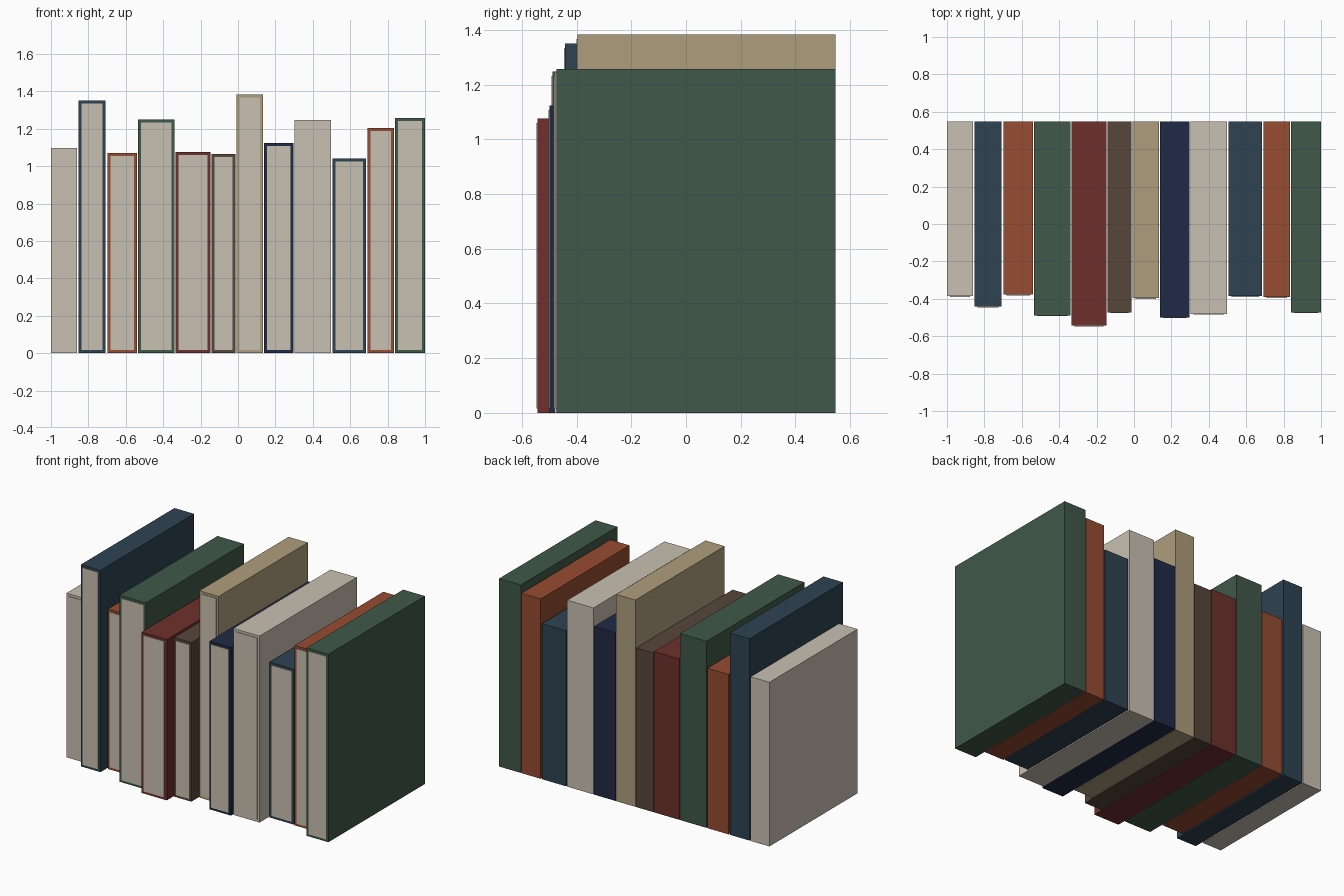
import bpy, bmesh

if "Cube" in bpy.data.objects:
    bpy.data.objects.remove(bpy.data.objects["Cube"])

def lin(c):
    c /= 255
    return c / 12.92 if c <= 0.04045 else ((c + 0.055) / 1.055) ** 2.4

def material(name, rgb):
    m = bpy.data.materials.new(name)
    m.diffuse_color = (*[lin(c) for c in rgb], 1)
    m.use_nodes = True
    m.node_tree.nodes["Principled BSDF"].inputs["Base Color"].default_value = m.diffuse_color
    return m

MATS = {n: material(n, c) for n, c in {
    "cream": (201, 192, 178), "slate_blue": (46, 67, 82),
    "rust": (150, 76, 50), "green": (64, 88, 73),
    "dark_red": (110, 48, 44), "brown": (86, 70, 59),
    "tan": (175, 158, 125), "navy": (32, 42, 70)}.items()}

def box(name, lo, hi, mat):
    bm = bmesh.new()
    bmesh.ops.create_cube(bm, size=1)
    for v in bm.verts:
        v.co = [lo[i] if v.co[i] < 0 else hi[i] for i in range(3)]
    me = bpy.data.meshes.new(name)
    bm.to_mesh(me)
    bm.free()
    me.materials.append(MATS[mat])
    ob = bpy.data.objects.new(name, me)
    bpy.context.collection.objects.link(ob)

BACK = 0.547      # spines line up here
RIM = 0.016       # cover border around the page edge
PROUD = 0.004     # page edge stands slightly in front of the cover

# left x, right x, height, front y, cover colour
BOOKS = [
    (-1.000, -0.861, 1.098, -0.389, "cream"),
    (-0.853, -0.708, 1.350, -0.446, "slate_blue"),
    (-0.698, -0.541, 1.070, -0.382, "rust"),
    (-0.535, -0.340, 1.248, -0.492, "green"),
    (-0.334, -0.147, 1.076, -0.547, "dark_red"),
    (-0.142, -0.014, 1.064, -0.477, "brown"),
    (-0.009, 0.134, 1.383, -0.400, "tan"),
    (0.138, 0.297, 1.124, -0.503, "navy"),
    (0.302, 0.496, 1.247, -0.485, "cream"),
    (0.505, 0.684, 1.040, -0.390, "slate_blue"),
    (0.692, 0.834, 1.203, -0.395, "rust"),
    (0.839, 1.000, 1.257, -0.477, "green"),
]

for i, (x0, x1, h, y, col) in enumerate(BOOKS, 1):
    # cover block
    box(f"book_cover_{i}", (x0, y + PROUD, 0), (x1, BACK, h), col)
    # page edge on the front
    box(f"book_pages_{i}", (x0 + RIM, y, RIM), (x1 - RIM, y + PROUD, h - RIM), "cream")
